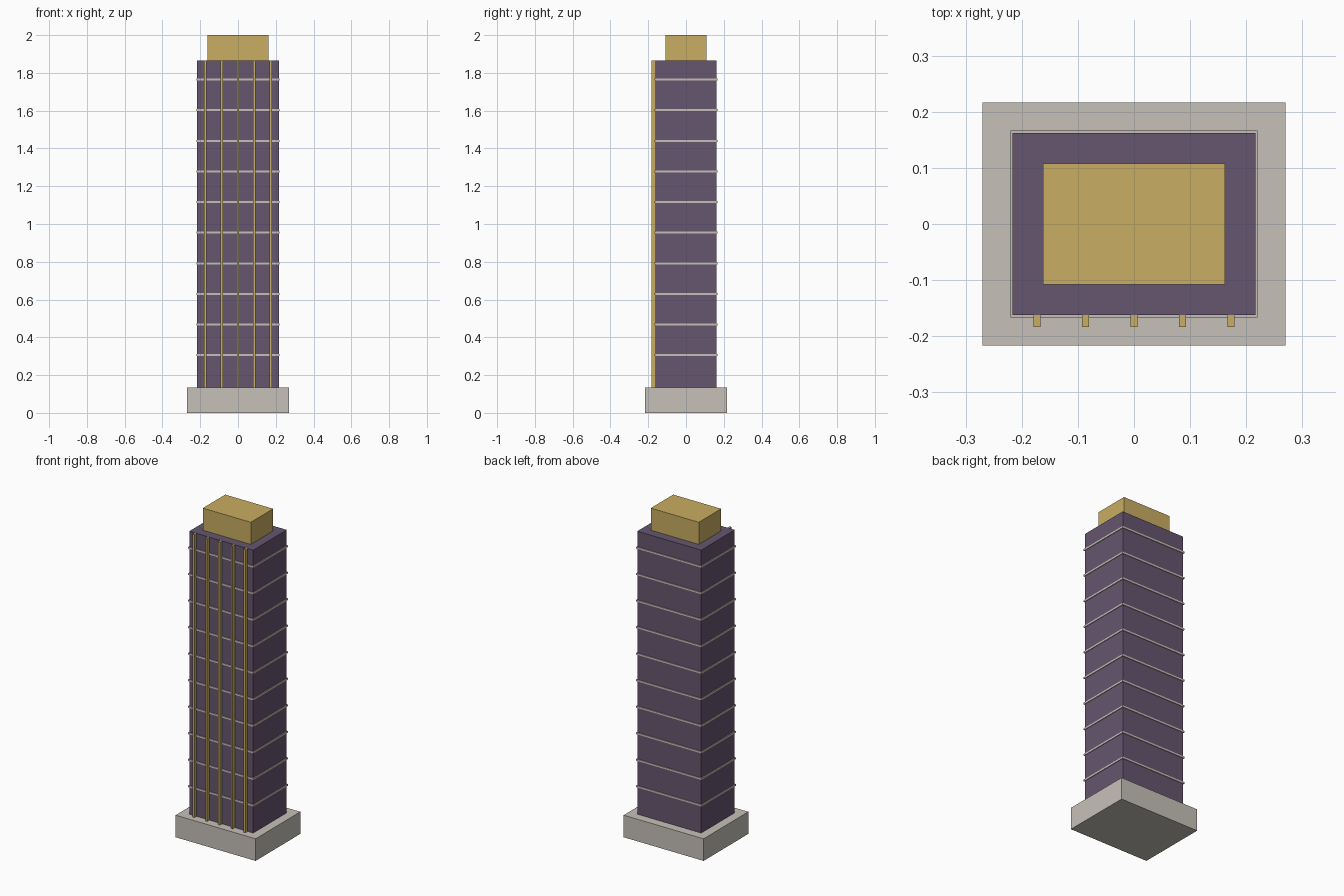
import bpy

if "Cube" in bpy.data.objects:
    bpy.data.objects.remove(bpy.data.objects["Cube"])

U = 2 / 74  # one design module; the tower is 74 modules tall


def material(name, rgb):
    m = bpy.data.materials.new(name)
    m.diffuse_color = (*rgb, 1)
    m.use_nodes = True
    m.node_tree.nodes["Principled BSDF"].inputs["Base Color"].default_value = m.diffuse_color
    return m


stone = material("pale_stone", (0.565, 0.527, 0.479))
purple = material("purple_cladding", (0.133, 0.093, 0.162))
gold = material("gold_metal", (0.584, 0.418, 0.122))


def box(name, size, centre, mat):
    """Box with size and centre given in modules."""
    bpy.ops.mesh.primitive_cube_add(size=1, location=[c * U for c in centre])
    ob = bpy.context.object
    ob.name = name
    ob.scale = [s * U for s in size]
    bpy.ops.object.transform_apply(location=False, rotation=False, scale=True)
    ob.data.materials.append(mat)
    return ob


# Main masses
box("base_plinth", (20, 16, 5), (0, 0, 2.5), stone)
box("tower_shaft", (16, 12, 64), (0, 0, 37), purple)
box("roof_crown", (12, 8, 5), (0, 0, 71.5), gold)

# Floor bands wrapping the shaft
for i in range(10):
    box(f"floor_band_{i + 1}", (16.3, 12.3, 0.4), (0, 0, 11.3 + 6 * i), stone)

# Vertical fins on the front face
for i in range(5):
    box(f"front_fin_{i + 1}", (0.46, 0.8, 64), ((i - 2) * 3.2, -6.4, 37), gold)
